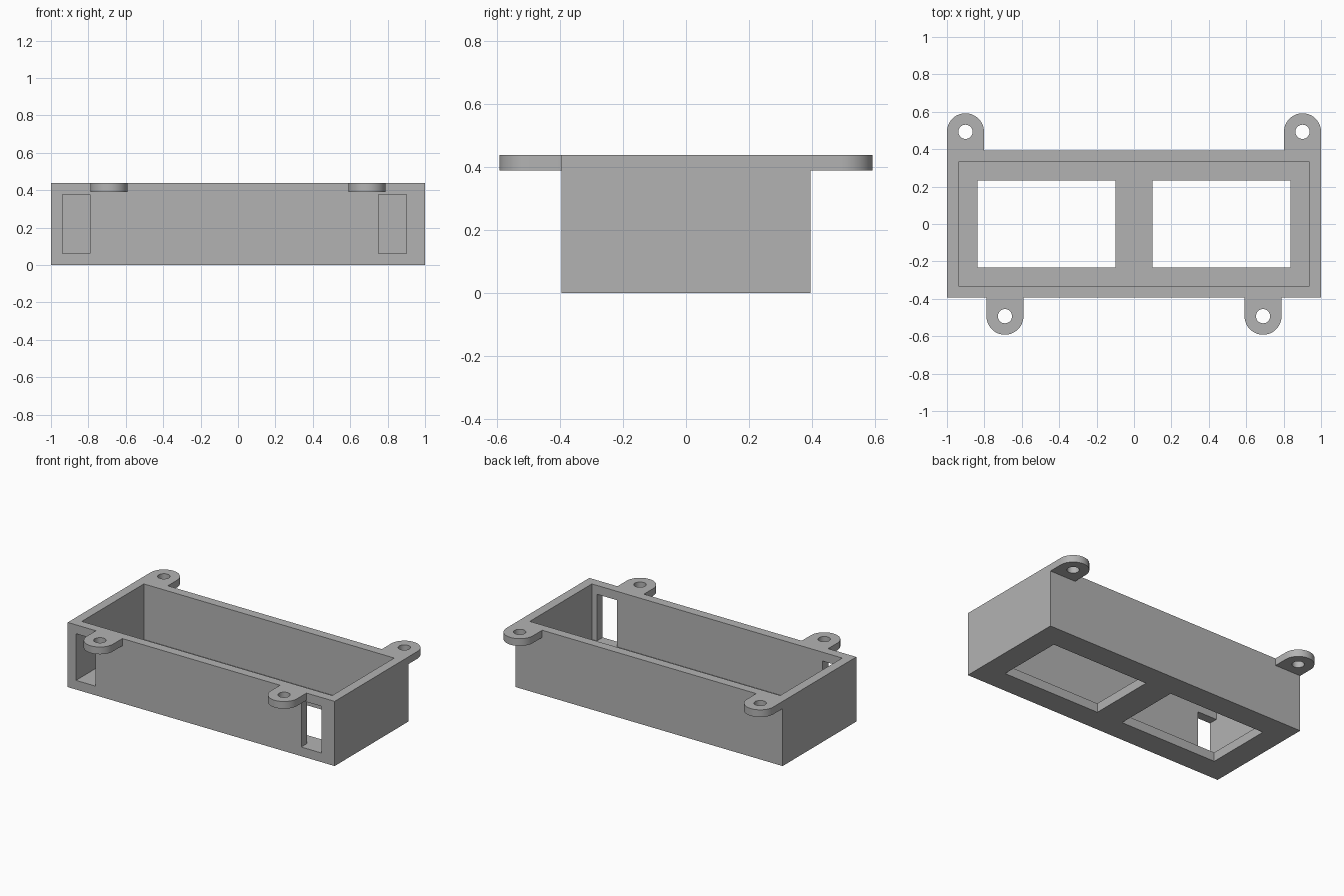
import bpy
import bmesh
from math import cos, sin, pi, radians

if "Cube" in bpy.data.objects:
    bpy.data.objects.remove(bpy.data.objects["Cube"], do_unlink=True)

grey = bpy.data.materials.new("plain_grey")
grey.use_nodes = True
color = (0.45, 0.45, 0.45, 1)
grey.diffuse_color = color
grey.node_tree.nodes["Principled BSDF"].inputs["Base Color"].default_value = color

HALF_X, HALF_Y, TOP = 1.0, 0.394, 0.438
WALL = 0.062
TAB_R, TAB_REACH, TAB_Z, HOLE_R = 0.099, 0.099, 0.389, 0.038


def prism(name, outline, z0, z1):
    """Extrude a counter-clockwise outline from z0 to z1."""
    bm = bmesh.new()
    base = bm.faces.new([bm.verts.new((x, y, z0)) for x, y in outline])
    top = bmesh.ops.extrude_face_region(bm, geom=[base])["geom"]
    bmesh.ops.translate(bm, vec=(0, 0, z1 - z0),
                        verts=[v for v in top if isinstance(v, bmesh.types.BMVert)])
    bmesh.ops.recalc_face_normals(bm, faces=bm.faces)
    mesh = bpy.data.meshes.new(name)
    bm.to_mesh(mesh)
    bm.free()
    mesh.materials.append(grey)
    obj = bpy.data.objects.new(name, mesh)
    bpy.context.collection.objects.link(obj)
    return obj


def block(name, x0, x1, y0, y1, z0, z1):
    return prism(name, [(x0, y0), (x1, y0), (x1, y1), (x0, y1)], z0, z1)


def arc(cx, cy, r, start, end, steps):
    return [(cx + r * cos(start + (end - start) * i / steps),
             cy + r * sin(start + (end - start) * i / steps)) for i in range(steps + 1)]


def combine(target, tool, operation):
    """Apply a boolean and discard the helper."""
    tool.hide_render = True
    mod = target.modifiers.new(operation, 'BOOLEAN')
    mod.operation, mod.solver, mod.object = operation, 'EXACT', tool
    bpy.context.view_layer.objects.active = target
    bpy.ops.object.modifier_apply(modifier=mod.name)
    bpy.data.objects.remove(tool, do_unlink=True)


# Open-topped box
box = block("mounting_box", -HALF_X, HALF_X, -HALF_Y, HALF_Y, 0, TOP)
combine(box, block("cavity", -HALF_X + WALL, HALF_X - WALL,
                   -HALF_Y + WALL, HALF_Y - WALL, WALL, TOP + 0.1), 'DIFFERENCE')

# Two windows through the floor
for x0, x1 in ((-0.837, -0.099), (0.099, 0.837)):
    combine(box, block("floor_window", x0, x1, -0.232, 0.232, -0.1, 0.2), 'DIFFERENCE')

# Two slots through the front wall
for x0, x1 in ((-0.938, -0.79), (0.75, 0.90)):
    combine(box, block("front_slot", x0, x1, -0.5, -0.3, WALL, 0.378), 'DIFFERENCE')

# Four rounded screw tabs, rooted inside the walls and level with the rim
for cx, side in ((-0.69, -1), (0.69, -1), (-HALF_X + TAB_R, 1), (HALF_X - TAB_R, 1)):
    cy = side * (HALF_Y + TAB_REACH)
    root = side * (HALF_Y - WALL / 2)
    start = 0 if side > 0 else pi
    outline = arc(cx, cy, TAB_R, start, start + pi, 24)
    outline += [(cx - side * TAB_R, root), (cx + side * TAB_R, root)]
    combine(box, prism("screw_tab", outline, TAB_Z, TOP), 'UNION')
    hole = arc(cx, cy, HOLE_R, 0, 2 * pi, 32)[:-1]
    combine(box, prism("screw_hole", hole, TAB_Z - 0.1, TOP + 0.1), 'DIFFERENCE')

# Smooth rounded tabs, crisp edges elsewhere
bpy.ops.object.select_all(action='DESELECT')
box.select_set(True)
bpy.context.view_layer.objects.active = box
bpy.ops.object.shade_smooth_by_angle(angle=radians(30))
